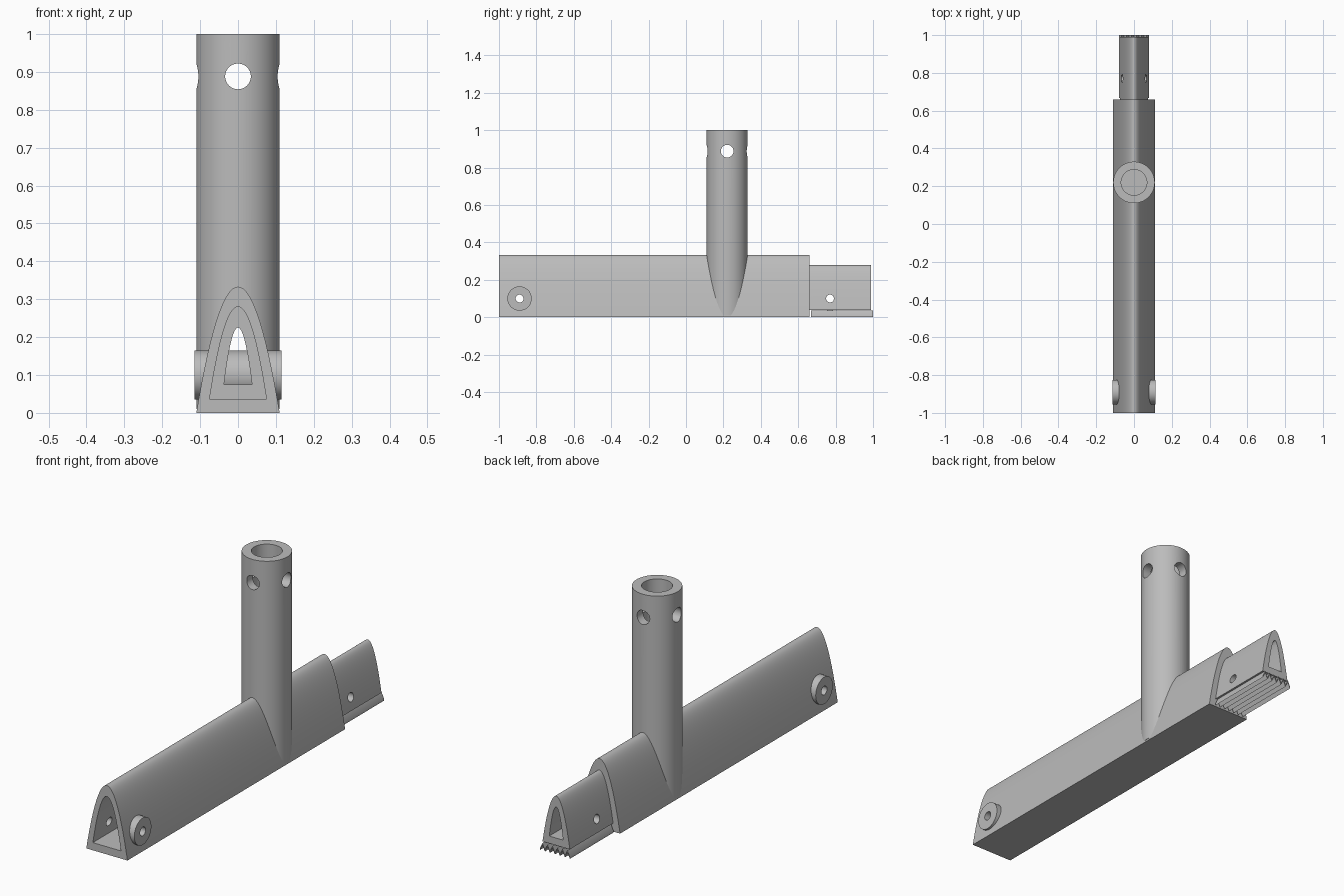
import bpy, bmesh, math
from mathutils import Matrix, Vector

cube = bpy.data.objects.get("Cube")
if cube:
    bpy.data.objects.remove(cube, do_unlink=True)

GREY = (0.5, 0.5, 0.5, 1)
mat = bpy.data.materials.new("plain_grey")
mat.use_nodes = True
mat.diffuse_color = GREY
bsdf = next(n for n in mat.node_tree.nodes if n.type == 'BSDF_PRINCIPLED')
bsdf.inputs["Base Color"].default_value = GREY


def finish(name, bm):
    bmesh.ops.recalc_face_normals(bm, faces=bm.faces)
    mesh = bpy.data.meshes.new(name)
    bm.to_mesh(mesh)
    bm.free()
    mesh.materials.append(mat)
    obj = bpy.data.objects.new(name, mesh)
    bpy.context.collection.objects.link(obj)
    return obj


def prism(name, outline, y0, y1):
    """Extrude an (x, z) outline along y."""
    bm = bmesh.new()
    face = bm.faces.new([bm.verts.new((x, y0, z)) for x, z in outline])
    ext = bmesh.ops.extrude_face_region(bm, geom=[face])["geom"]
    verts = [v for v in ext if isinstance(v, bmesh.types.BMVert)]
    bmesh.ops.translate(bm, verts=verts, vec=(0, y1 - y0, 0))
    return finish(name, bm)


def arch(name, half, bottom, top, y0, y1, steps=48):
    """Parabolic arch with a flat base."""
    ts = [2 * i / steps - 1 for i in range(steps + 1)]
    return prism(name, [(half * t, bottom + (top - bottom) * (1 - t * t)) for t in ts], y0, y1)


def rod(name, radius, length, centre, axis, segments=64):
    bm = bmesh.new()
    turn = Vector((0, 0, 1)).rotation_difference(Vector(axis)).to_matrix().to_4x4()
    bmesh.ops.create_cone(bm, cap_ends=True, segments=segments, radius1=radius, radius2=radius,
                          depth=length, matrix=Matrix.Translation(centre) @ turn)
    return finish(name, bm)


def cut(obj, cutters):
    bpy.context.view_layer.objects.active = obj
    for cutter in cutters:
        mod = obj.modifiers.new("cut", 'BOOLEAN')
        mod.operation = 'DIFFERENCE'
        mod.solver = 'EXACT'
        mod.object = cutter
        bpy.ops.object.modifier_apply(modifier=mod.name)


X, Y, Z = (1, 0, 0), (0, 1, 0), (0, 0, 1)
TUBE_Y, FRONT_PIN, BACK_PIN, PIN_Z, CROSS_Z = 0.22, -0.89, 0.77, 0.1, 0.888

# Cutters: socket, through channel, tube bore and pin holes
socket = arch("socket_cutter", 0.075, 0.037, 0.28, -1.1, -0.66)
channel = arch("channel_cutter", 0.037, 0.075, 0.225, -0.7, 1.1)
bore = rod("bore_cutter", 0.068, 0.5, (0, TUBE_Y, 0.917), Z)
front_hole = rod("front_pin_cutter", 0.021, 0.5, (0, FRONT_PIN, PIN_Z), X, 32)
back_hole = rod("back_pin_cutter", 0.021, 0.5, (0, BACK_PIN, PIN_Z), X, 32)
cross_x = rod("cross_hole_x_cutter", 0.034, 0.5, (0, TUBE_Y, CROSS_Z), X, 32)
cross_y = rod("cross_hole_y_cutter", 0.034, 0.5, (0, TUBE_Y, CROSS_Z), Y, 32)
cutters = [socket, channel, bore, front_hole, back_hole, cross_x, cross_y]
for c in cutters:
    c.hide_render = True

# Arched main sleeve
sleeve = arch("main_sleeve", 0.11, 0, 0.333, -1, 0.66)
cut(sleeve, [socket, channel, front_hole])

# Upright tube with crossed holes
tube = rod("upright_tube", 0.11, 0.99, (0, TUBE_Y, 0.505), Z, 96)
cut(tube, [channel, bore, cross_x, cross_y])

# Round bosses on both sides of the socket
bosses = rod("socket_bosses", 0.065, 0.23, (0, FRONT_PIN, PIN_Z), X)
cut(bosses, [socket, front_hole])

# Narrow tongue at the back, with a pin boss inside its channel
tongue = arch("tongue", 0.073, 0.04, 0.278, 0.655, 0.99)
cut(tongue, [channel, back_hole])
inner_boss = rod("tongue_boss", 0.065, 0.09, (0, BACK_PIN, PIN_Z), X)
cut(inner_boss, [back_hole])

# Folded support strip under the tongue
FOLDS, HALF, THICK = 6, 0.08, 0.008
count = FOLDS * 2
xs = [HALF * (2 * i / count - 1) for i in range(count + 1)]
upper = [(x, 0.037 if i % 2 else THICK) for i, x in enumerate(xs)]
lower = [(x, z - THICK) for x, z in reversed(upper)]
strip = prism("tongue_support", upper + lower, 0.667, 1)

# Smooth curved walls, keep the rims sharp
bpy.ops.object.select_all(action='DESELECT')
for part in (sleeve, tube, bosses, tongue, inner_boss, strip):
    part.select_set(True)
bpy.context.view_layer.objects.active = sleeve
bpy.ops.object.shade_smooth_by_angle(angle=math.radians(30))

for c in cutters:
    bpy.data.objects.remove(c, do_unlink=True)
